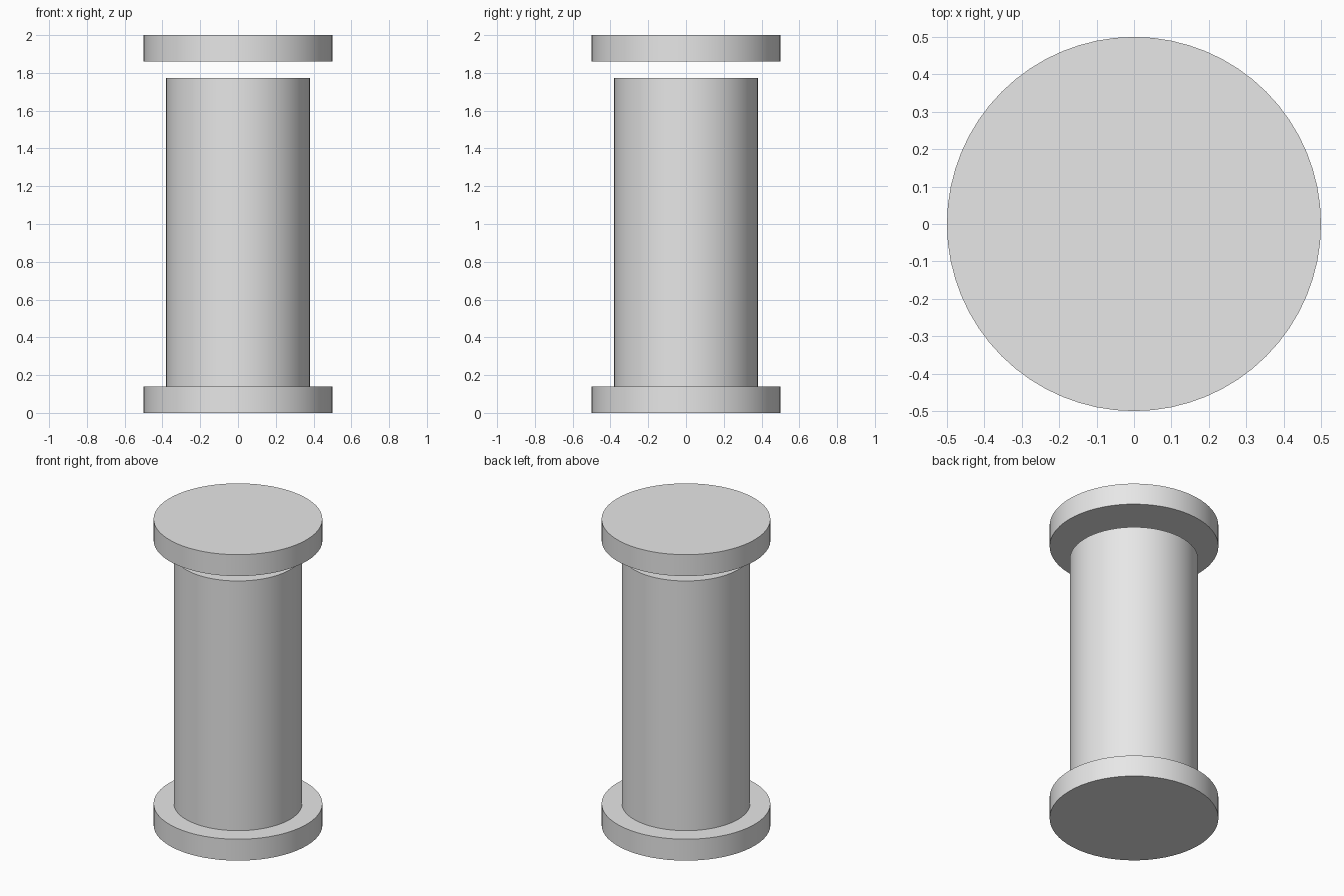
import bpy
import math

cube = bpy.data.objects.get("Cube")
if cube:
    bpy.data.objects.remove(cube, do_unlink=True)

# Single plain grey material
GREY = (0.8, 0.8, 0.8, 1.0)
grey = bpy.data.materials.new("light_grey")
grey.use_nodes = True
grey.diffuse_color = GREY
grey.node_tree.nodes["Principled BSDF"].inputs["Base Color"].default_value = GREY


def disc(name, radius, bottom, top):
    """Upright solid cylinder between two heights."""
    bpy.ops.mesh.primitive_cylinder_add(
        vertices=64, radius=radius, depth=top - bottom,
        location=(0, 0, (bottom + top) / 2))
    obj = bpy.context.object
    obj.name = name
    obj.data.materials.append(grey)
    bpy.ops.object.shade_smooth_by_angle(angle=math.radians(30))
    return obj


# Wide foot, narrower shaft, and a cap floating just above it
disc("base_plate", 0.5, 0.0, 0.14)
disc("column", 0.38, 0.14, 1.772)
disc("top_plate", 0.5, 1.86, 2.0)
